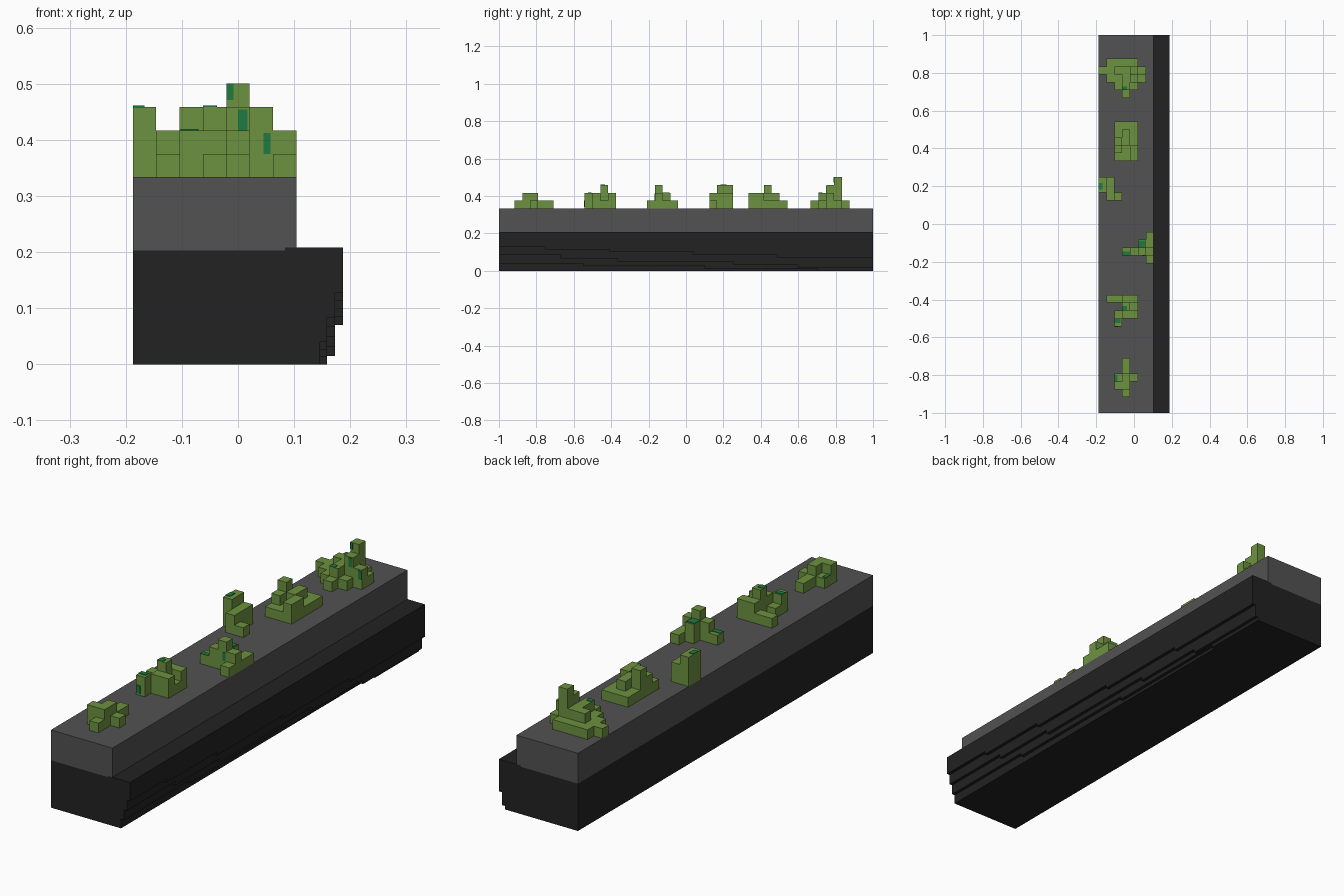
import bpy, bmesh
from mathutils import Vector

cube = bpy.data.objects.get("Cube")
if cube:
    bpy.data.objects.remove(cube, do_unlink=True)

U = 2 / 48              # block size
LEFT = -4.5 * U         # inner edge of the wall
TOP = 8 * U             # top of the stone


def material(name, rgb):
    m = bpy.data.materials.new(name)
    m.use_nodes = True
    m.diffuse_color = (*rgb, 1)
    bsdf = next(n for n in m.node_tree.nodes if n.type == 'BSDF_PRINCIPLED')
    bsdf.inputs["Base Color"].default_value = (*rgb, 1)
    bsdf.inputs["Roughness"].default_value = 0.9
    return m


DARK = material("dark stone", (0.016, 0.016, 0.016))
GREY = material("grey stone", (0.084, 0.084, 0.084))
GREEN = material("grass green", (0.153, 0.287, 0.051))
TEAL = material("deep green", (0.013, 0.195, 0.053))


def finish(name, bm, mat):
    bmesh.ops.remove_doubles(bm, verts=bm.verts, dist=1e-5)
    bmesh.ops.recalc_face_normals(bm, faces=bm.faces)
    mesh = bpy.data.meshes.new(name)
    bm.to_mesh(mesh)
    bm.free()
    mesh.materials.append(mat)
    obj = bpy.data.objects.new(name, mesh)
    bpy.context.collection.objects.link(obj)
    return obj


def prism(name, outline, direction, mat):
    """Extrude a closed outline along a direction."""
    bm = bmesh.new()
    face = bm.faces.new([bm.verts.new(p) for p in outline])
    ext = bmesh.ops.extrude_face_region(bm, geom=[face])
    moved = [v for v in ext["geom"] if isinstance(v, bmesh.types.BMVert)]
    bmesh.ops.translate(bm, verts=moved, vec=direction)
    return finish(name, bm, mat)


# Main stone blocks, run along the whole length
LIP, BED, LEDGE, CORE = 2 * U, 0.203, 5 * U, 0.145
base = [(LEFT, 0), (CORE, 0), (CORE, LEDGE), (LIP, LEDGE), (LIP, BED), (LEFT, BED)]
slab = [(LEFT, BED), (LIP, BED), (LIP, LEDGE), (2.5 * U, LEDGE), (2.5 * U, TOP), (LEFT, TOP)]
prism("lower_block", [(x, -1, z) for x, z in base], (0, 2, 0), DARK)
prism("upper_block", [(x, -1, z) for x, z in slab], (0, 2, 0), GREY)


# Outer layers, whose lower edges step down toward the back
def layer(name, x0, x1, z_front, z_back, breaks):
    edges = [-1, *breaks, 1]
    line = []
    for k in range(len(edges) - 1):
        z = z_front + (z_back - z_front) * k / len(breaks)
        line += [(x0, edges[k], z), (x0, edges[k + 1], z)]
    line += [(x0, 1, LEDGE), (x0, -1, LEDGE)]
    prism(name, line, (x1 - x0, 0, 0), DARK)


layer("inner_layer", CORE, 0.159, 0.04, 0, [-0.55, 0.1, 0.7])
layer("middle_layer", 0.159, 0.173, 0.083, 0.015, [-0.67, -0.365, 0.255, 0.6])
layer("outer_layer", 0.173, 4.5 * U, 0.128, 0.07, [-0.75, -0.41, 0.04, 0.49])


# Bushes: block heights, rows from back to front, columns along +x
def bush(name, first_row, rows):
    cells = {(i, 47 - first_row - r, k)
             for r, row in enumerate(rows)
             for i, h in enumerate(row) if h != "."
             for k in range(int(h))}
    bm = bmesh.new()
    origin = Vector((LEFT, -1, TOP))
    for c in cells:
        for axis in range(3):
            for side in (0, 1):
                near = list(c)
                near[axis] += 2 * side - 1
                if tuple(near) in cells:
                    continue
                a, b = (axis + 1) % 3, (axis + 2) % 3
                ring = [(0, 0), (1, 0), (1, 1), (0, 1)]
                corners = []
                for s, t in ring if side else ring[::-1]:
                    p = Vector(c)
                    p[axis] += side
                    p[a] += s
                    p[b] += t
                    corners.append(bm.verts.new(origin + p * U))
                bm.faces.new(corners)
    # Keep the outward winding when welding
    bmesh.ops.remove_doubles(bm, verts=bm.verts, dist=1e-5)
    flat = [e for e in bm.edges if len(e.link_faces) == 2 and e.calc_face_angle(1) < 0.01]
    bmesh.ops.dissolve_edges(bm, edges=flat, use_verts=False)
    mesh = bpy.data.meshes.new(name)
    bm.to_mesh(mesh)
    bm.free()
    mesh.materials.append(GREEN)
    bpy.context.collection.objects.link(bpy.data.objects.new(name, mesh))


bush("bush_back", 3, [".1111..", "112241.", ".11232.", "..121..", "...1..."])
bush("bush_fourth_pair", 11, ["..111..", "..121..", "..321..", "..212..", "..112.."])
bush("bush_inner_edge", 18, ["32.....", "32.....", ".21...."])
bush("bush_outer_edge", 25, ["......1", ".....21", "...1232", "......1"])
bush("bush_second", 33, [".1122..", "...31..", "..122..", "..2...."])
bush("bush_front", 41, ["...1...", "...1...", "..121..", "..22...", "...1..."])


# Deep green leaf patches: thin plates on tops and front faces
def patch(name, col, row, height, size, facing):
    w, d = size
    t = 0.06
    lo = Vector((col, 48 - row, height))
    span = Vector((w, d, t)) if facing == "top" else Vector((w, t, d))
    if facing == "front":
        lo.y -= t
    lo = Vector((LEFT, -1, TOP)) + lo * U
    span *= U
    outline = [lo, lo + Vector((span.x, 0, 0)), lo + Vector((span.x, span.y, 0)), lo + Vector((0, span.y, 0))]
    prism(name, outline, (0, 0, span.z), TEAL)


patch("leaf_top_outer", 5, 27, 2, (0.9, 0.9), "top")
patch("leaf_top_outer_low", 3, 28, 1, (1, 0.5), "top")
patch("leaf_top_inner", 0, 19.6, 3, (0.5, 0.8), "top")
patch("leaf_top_second", 3, 35, 3, (0.6, 0.6), "top")
patch("leaf_top_second_low", 2, 36.6, 2, (0.8, 0.5), "top")
patch("leaf_top_front", 2, 44, 1, (0.4, 0.8), "top")
patch("leaf_top_back", 3, 7, 2, (0.6, 0.5), "top")
patch("leaf_face_tall", 4, 5, 3.3, (0.3, 0.7), "front")
patch("leaf_face_mid", 4.5, 6, 2, (0.4, 0.9), "front")
patch("leaf_face_side", 5.6, 6, 1, (0.4, 0.9), "front")
patch("leaf_face_outer", 5.6, 28, 1, (0.3, 0.9), "front")
patch("leaf_face_second", 2, 37, 0.2, (0.5, 0.8), "front")
